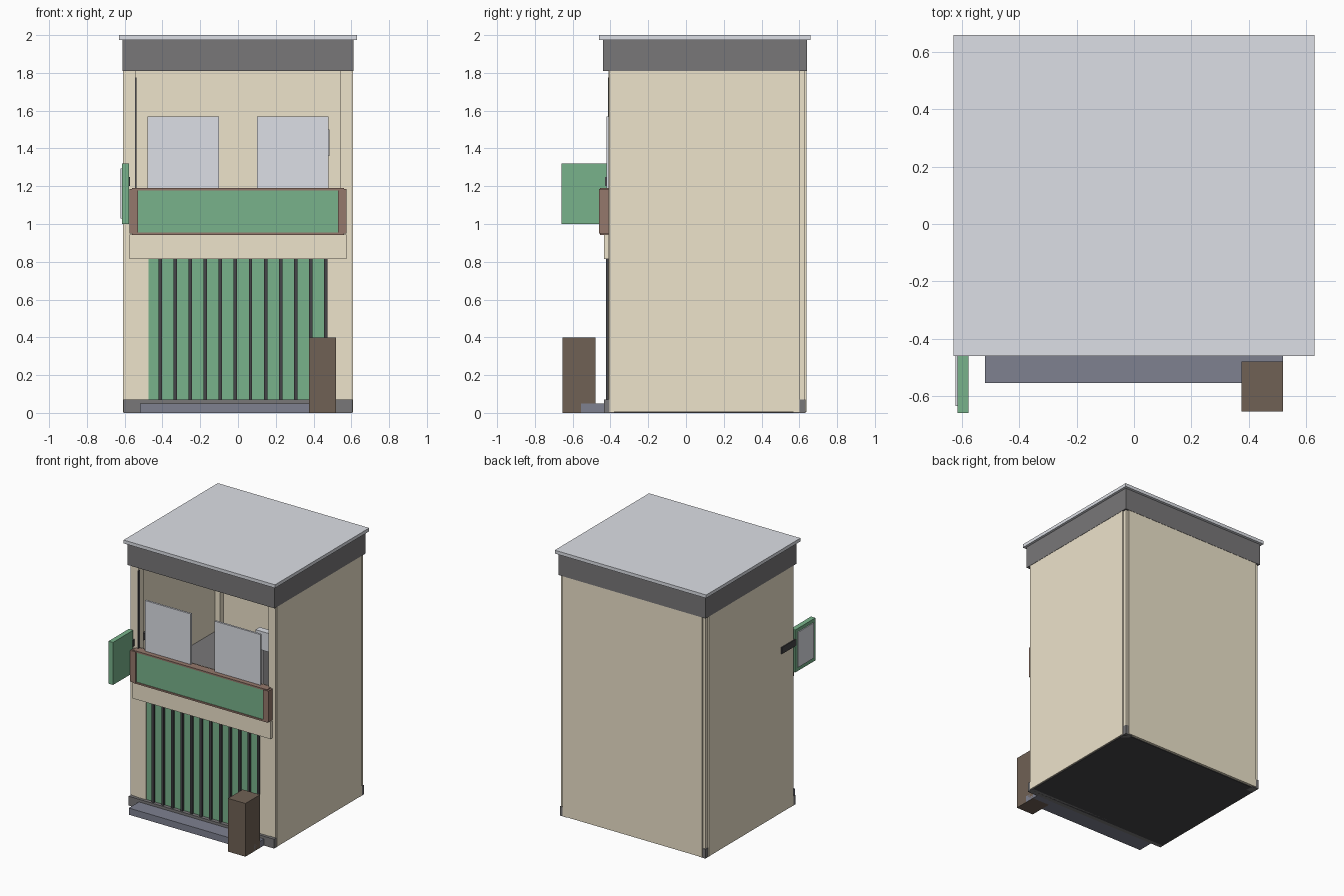
import bpy

if "Cube" in bpy.data.objects:
    bpy.data.objects.remove(bpy.data.objects["Cube"])


def mat(name, r, g, b):
    m = bpy.data.materials.new(name)
    m.diffuse_color = (r, g, b, 1)
    m.use_nodes = True
    m.node_tree.nodes["Principled BSDF"].inputs["Base Color"].default_value = m.diffuse_color
    return m


BEIGE = mat("beige_plaster", 0.85, 0.77, 0.60)
GREEN = mat("green_paint", 0.19, 0.45, 0.26)
BROWN = mat("brown_wood", 0.30, 0.19, 0.15)
DARK_BROWN = mat("dark_wood", 0.16, 0.12, 0.09)
CHARCOAL = mat("charcoal", 0.19, 0.185, 0.19)
BLACK = mat("dark_metal", 0.06, 0.06, 0.065)
SLATE = mat("slate", 0.21, 0.22, 0.28)
PALE = mat("pale_grey", 0.72, 0.74, 0.79)


def box(name, x, y, z, material):
    """Box from (min, max) ranges along each axis."""
    bpy.ops.mesh.primitive_cube_add(size=1)
    ob = bpy.context.object
    ob.name = name
    for i, (a, b) in enumerate((x, y, z)):
        ob.location[i] = (a + b) / 2
        ob.scale[i] = b - a
    bpy.ops.object.transform_apply(location=False, rotation=False, scale=True)
    ob.data.materials.append(material)
    return ob


def pair(name, x, y, z, material):
    """The same box on the right and mirrored on the left."""
    box(name + "_right", x, y, z, material)
    box(name + "_left", (-x[1], -x[0]), y, z, material)


# Shell: side walls, back wall, corner posts with dark feet
pair("side_wall", (0.59, 0.61), (-0.405, 0.60), (0.005, 1.81), BEIGE)
box("back_wall", (-0.58, 0.58), (0.615, 0.638), (0.005, 1.81), BEIGE)
pair("back_post", (0.55, 0.60), (0.57, 0.628), (0.07, 1.81), BEIGE)
pair("back_post_foot", (0.55, 0.605), (0.57, 0.633), (0, 0.07), CHARCOAL)
pair("front_post", (0.54, 0.60), (-0.41, -0.35), (0.07, 1.81), BEIGE)
box("ground_slab", (-0.60, 0.60), (-0.405, 0.62), (0, 0.03), BLACK)
box("upper_floor", (-0.59, 0.59), (-0.38, 0.615), (0.91, 0.93), CHARCOAL)

# Lower front with ribbed green shutter
box("front_wall", (-0.555, 0.555), (-0.404, -0.37), (0.06, 1.18), BEIGE)
pair("front_jamb", (0.475, 0.555), (-0.414, -0.40), (0.07, 0.83), BEIGE)
box("shutter_panel", (-0.475, 0.475), (-0.408, -0.395), (0.07, 0.83), GREEN)
for i in range(12):
    x = -0.412 + i * 0.0797
    box(f"shutter_rib_{i + 1}", (x - 0.009, x + 0.009), (-0.424, -0.40), (0.07, 0.83), BLACK)
box("front_plinth", (-0.605, 0.605), (-0.435, -0.38), (0, 0.07), CHARCOAL)
box("door_step", (-0.52, 0.52), (-0.555, -0.42), (0, 0.05), SLATE)
box("planter_block", (0.375, 0.52), (-0.655, -0.48), (0, 0.4), DARK_BROWN)

# Fascia band and framed sign board
box("fascia_band", (-0.575, 0.575), (-0.435, -0.39), (0.815, 0.945), BEIGE)
box("sign_board", (-0.535, 0.535), (-0.449, -0.40), (0.95, 1.18), GREEN)
pair("sign_end", (0.53, 0.575), (-0.46, -0.395), (0.95, 1.185), BROWN)
for name, z in (("bottom", 0.943), ("top", 1.178)):
    box("sign_rail_" + name, (-0.56, 0.56), (-0.455, -0.395), (z, z + 0.012), BROWN)

# Upper opening: window panes, pole and counter unit
pair("window_pane", (0.10, 0.48), (-0.42, -0.405), (1.17, 1.57), PALE)
box("window_pole", (-0.546, -0.538), (-0.412, -0.395), (1.18, 1.775), BLACK)
box("counter_unit", (0.32, 0.485), (-0.25, -0.20), (1.36, 1.50), PALE)
box("counter_unit_stand", (0.38, 0.42), (-0.24, -0.21), (0.93, 1.36), CHARCOAL)

# Hanging side sign on its bracket
box("hanging_sign", (-0.615, -0.578), (-0.66, -0.42), (1.0, 1.32), GREEN)
box("hanging_sign_face", (-0.622, -0.61), (-0.635, -0.445), (1.03, 1.295), PALE)
box("hanging_sign_bracket", (-0.617, -0.573), (-0.43, -0.26), (1.20, 1.25), BLACK)

# Cornice and roof slab
box("cornice", (-0.612, 0.612), (-0.44, 0.64), (1.81, 1.976), CHARCOAL)
box("roof_slab", (-0.63, 0.63), (-0.46, 0.66), (1.975, 2.0), PALE)
